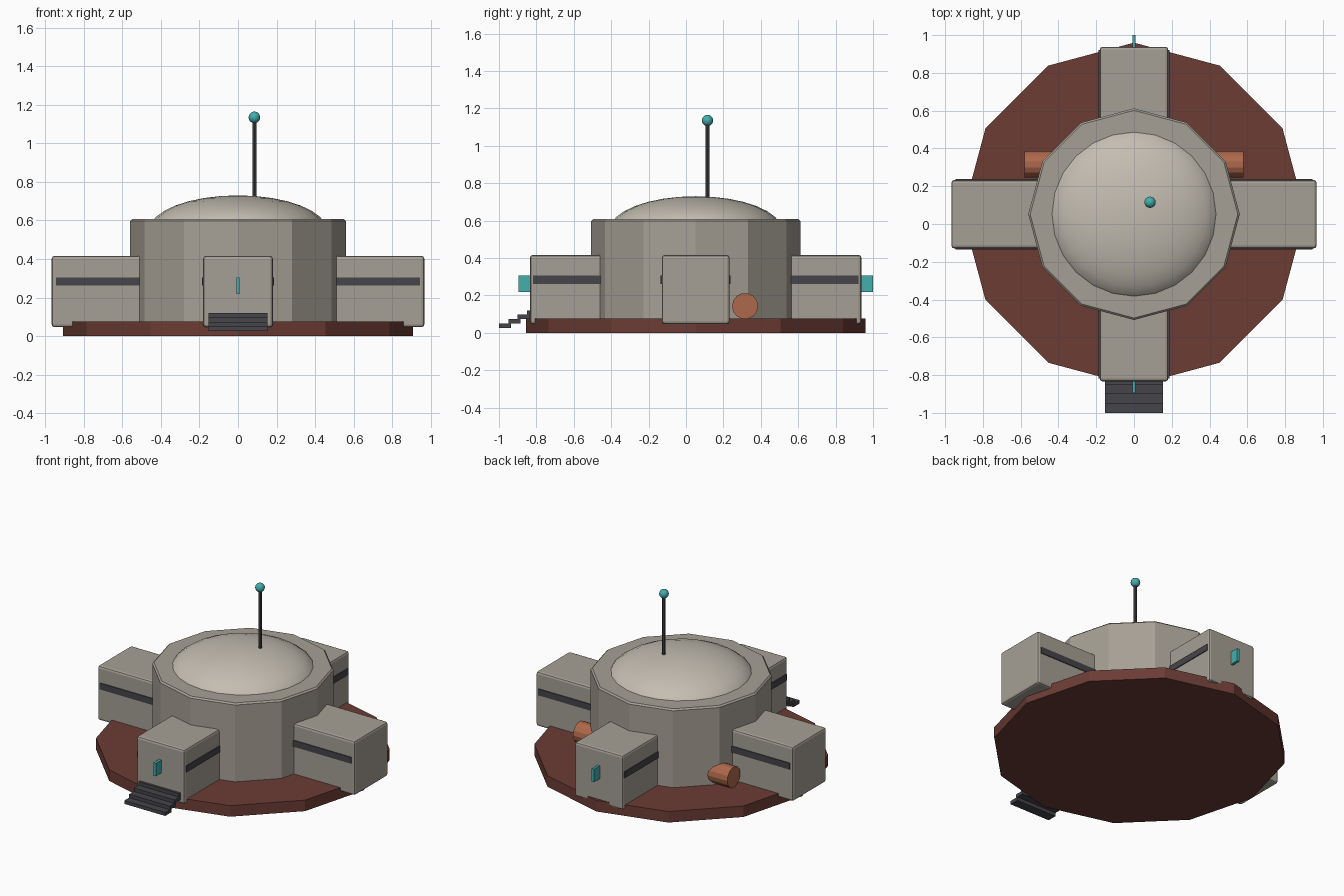
import bpy
from math import radians, pi

if "Cube" in bpy.data.objects:
    bpy.data.objects.remove(bpy.data.objects["Cube"])

CY = 0.052  # centre of the round parts in y


def material(name, rgb):
    m = bpy.data.materials.new(name)
    m.diffuse_color = (*rgb, 1)
    m.use_nodes = True
    m.node_tree.nodes["Principled BSDF"].inputs["Base Color"].default_value = m.diffuse_color
    return m


WALL = material("wall", (0.38, 0.35, 0.30))
ROOF = material("roof", (0.55, 0.51, 0.44))
RUST = material("rust", (0.15, 0.045, 0.035))
DARK = material("dark_metal", (0.06, 0.06, 0.07))
TEAL = material("teal", (0.06, 0.42, 0.42))
COPPER = material("copper", (0.42, 0.14, 0.07))


def finish(name, mat, bevel=0, segments=2):
    o = bpy.context.object
    o.name = name
    o.data.materials.append(mat)
    if bevel:
        b = o.modifiers.new("bevel", "BEVEL")
        b.width, b.segments = bevel, segments
        b.limit_method = "ANGLE"
        b.angle_limit = radians(40)
    return o


def box(name, lo, hi, mat, bevel=0):
    bpy.ops.mesh.primitive_cube_add(size=1, location=[(a + b) / 2 for a, b in zip(lo, hi)])
    bpy.context.object.scale = [b - a for a, b in zip(lo, hi)]
    bpy.ops.object.transform_apply(location=False, rotation=False, scale=True)
    return finish(name, mat, bevel)


def cylinder(name, sides, r, z0, z1, mat, x=0, y=CY, bevel=0):
    bpy.ops.mesh.primitive_cylinder_add(vertices=sides, radius=r, depth=z1 - z0,
                                        location=(x, y, (z0 + z1) / 2), rotation=(0, 0, pi / 2) if sides == 12 else (0, 0, 0))
    return finish(name, mat, bevel, 1)


# Foundation, drum and flattened dome
cylinder("foundation", 12, 0.908, 0, 0.075, RUST)
cylinder("drum", 12, 0.56, 0.05, 0.607, WALL, bevel=0.01)
bpy.ops.mesh.primitive_uv_sphere_add(segments=24, ring_count=16, radius=1, location=(0, CY, 0.55))
bpy.context.object.scale = (0.46, 0.46, 0.18)
bpy.ops.object.transform_apply(location=False, rotation=False, scale=True)
bpy.ops.object.shade_smooth()
finish("dome", ROOF)

# Four modules with window strips on both long sides
for s, side in ((-1, "left"), (1, "right")):
    x0, x1 = sorted((s * 0.42, s * 0.967))
    box(side + "_module", (x0, CY - 0.181, 0.046), (x1, CY + 0.181, 0.416), WALL, 0.015)
    x0, x1 = sorted((s * 0.45, s * 0.945))
    box(side + "_window_strip", (x0, CY - 0.187, 0.262), (x1, CY + 0.187, 0.305), DARK)

for s, side in ((-1, "front"), (1, "back")):
    y0, y1 = sorted((CY + s * 0.42, CY + s * 0.886))
    box(side + "_module", (-0.181, y0, 0.046), (0.181, y1, 0.416), WALL, 0.015)
    y0, y1 = sorted((CY + s * 0.45, CY + s * 0.87))
    box(side + "_window_strip", (-0.187, y0, 0.262), (0.187, y1, 0.305), DARK)
    # Teal door light fin
    y0, y1 = sorted((CY + s * 0.86, CY + s * 0.948))
    box(side + "_door_light", (-0.009, y0, 0.217), (0.009, y1, 0.305), TEAL)

# Entrance steps
for i in range(4):
    y, z = -1 + 0.05 * i, 0.026 + 0.0235 * i
    box(f"step_{i + 1}", (-0.153, y, z), (0.153, y + 0.065, z + 0.0235), DARK)

# Side tanks
for s, side in ((-1, "left"), (1, "right")):
    bpy.ops.mesh.primitive_cylinder_add(vertices=14, radius=0.07, depth=0.2,
                                        location=(s * 0.48, 0.316, 0.143), rotation=(0, pi / 2, 0))
    finish(side + "_tank", COPPER)

# Antenna mast and beacon
cylinder("antenna_mast", 8, 0.011, 0.62, 1.13, DARK, 0.085, 0.115)
bpy.ops.mesh.primitive_uv_sphere_add(segments=16, ring_count=10, radius=0.03, location=(0.085, 0.115, 1.135))
bpy.ops.object.shade_smooth()
finish("antenna_beacon", TEAL)
